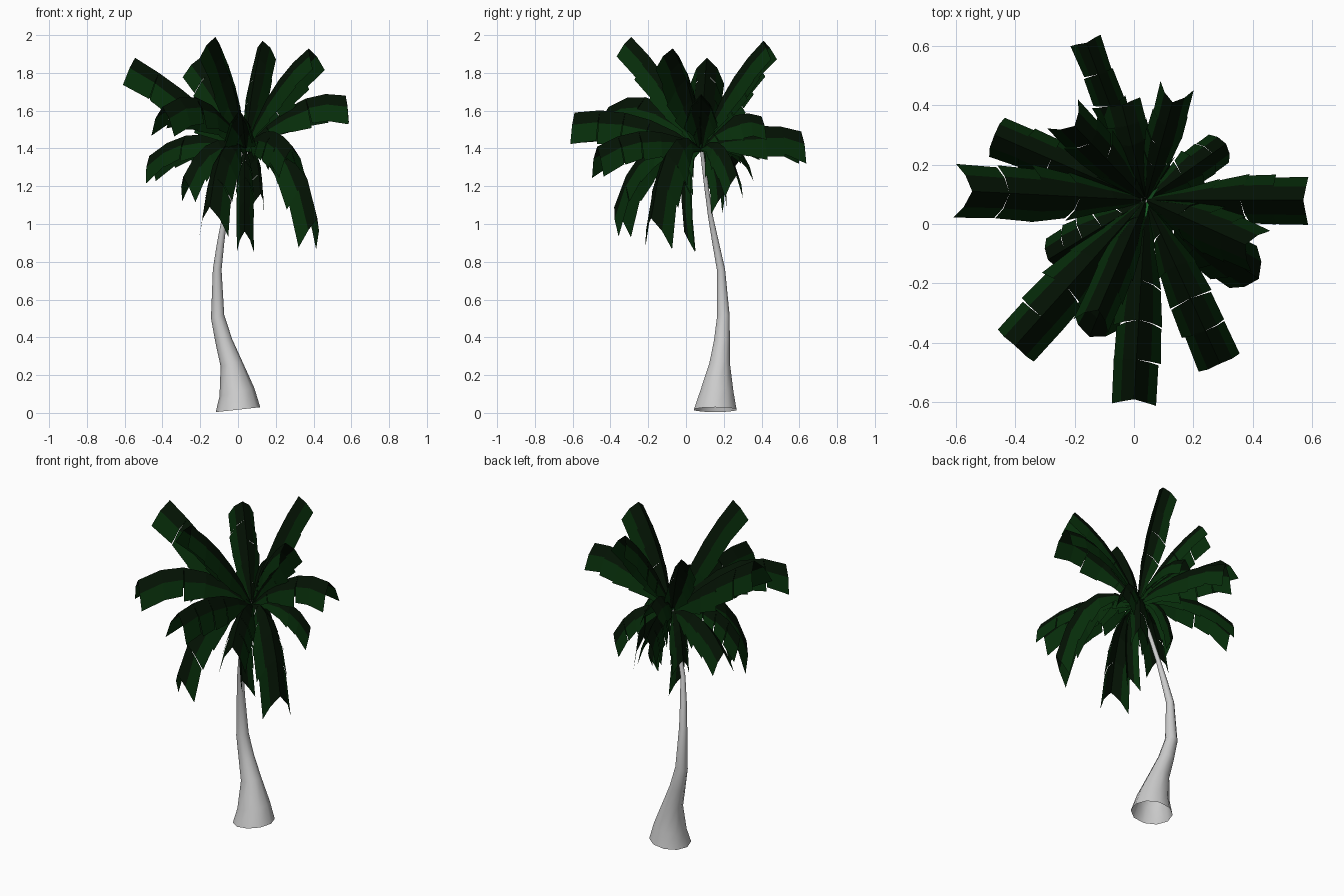
import bpy, math, random
from mathutils import Vector

if "Cube" in bpy.data.objects:
    bpy.data.objects.remove(bpy.data.objects["Cube"])

random.seed(4)
UP = Vector((0, 0, 1))


def material(name, color):
    m = bpy.data.materials.new(name)
    m.diffuse_color = (*color, 1)
    m.use_nodes = True
    m.node_tree.nodes["Principled BSDF"].inputs["Base Color"].default_value = m.diffuse_color
    return m


def make(name, verts, faces, mats=(), ids=None):
    me = bpy.data.meshes.new(name)
    me.from_pydata([tuple(v) for v in verts], [], faces)
    for m in mats:
        me.materials.append(m)
    if ids:
        for p, i in zip(me.polygons, ids):
            p.material_index = i
    ob = bpy.data.objects.new(name, me)
    bpy.context.collection.objects.link(ob)
    return ob


dark = material("leaf_rib_dark", (0.001, 0.006, 0.001))
green = material("leaf_green", (0.002, 0.026, 0.003))
bright = material("shoot_green", (0.01, 0.12, 0.02))

# Curved trunk, open at the bottom: x, y, z, radius
path = [(0.0, 0.155, 0.017, 0.118), (-0.006, 0.163, 0.11, 0.092),
        (-0.035, 0.178, 0.26, 0.057), (-0.075, 0.19, 0.38, 0.044),
        (-0.108, 0.198, 0.51, 0.035), (-0.11, 0.185, 0.76, 0.023),
        (-0.092, 0.157, 0.9, 0.019), (-0.07, 0.13, 1.04, 0.014),
        (-0.02, 0.105, 1.22, 0.012), (0.035, 0.08, 1.42, 0.01)]
SIDES = 10
verts, faces = [], []
for k, (x, y, z, r) in enumerate(path):
    tilt = 0.11 if k == 0 else 0.25 if k < 5 else -0.1
    for i in range(SIDES):
        a = math.tau * i / SIDES
        dx = r * math.cos(a)
        verts.append((x + dx, y + r * math.sin(a), max(0, z + dx * tilt)))
for k in range(len(path) - 1):
    for i in range(SIDES):
        j = (i + 1) % SIDES
        a, b = k * SIDES, (k + 1) * SIDES
        faces.append((a + i, a + j, b + j, b + i))
trunk = make("trunk", verts, faces)
for p in trunk.data.polygons:
    p.use_smooth = True

# Fronds: folded, torn leaf blades bent along a curve
CROWN = Vector((0.04, 0.08, 1.4))
WIDTHS = [0.12, 0.5, 0.9, 1.05, 1.0, 0.95]


def frond(name, tip, ctrl_z, frac=0.45, size=1.0, spread=0.085):
    tip = Vector(tip)
    out = Vector((tip.x - CROWN.x, tip.y - CROWN.y, 0)).normalized()
    side = out.cross(UP)
    ctrl = CROWN.lerp(tip, frac)
    ctrl.z = ctrl_z
    verts, faces, ids = [], [], []

    def section(t, s, w, sweep):
        p = CROWN * (1 - t) ** 2 + ctrl * 2 * t * (1 - t) + tip * t * t
        d = ((ctrl - CROWN) * (1 - t) + (tip - ctrl) * t).normalized()
        # blades hang mostly straight down from the rib
        n = (side.cross(d) * 0.4 + UP * 0.6).normalized()
        mid = p + (side * s * spread * 0.6 - n * 0.058) * w + d * sweep * 0.5
        edge = p + (side * s * spread - n * 0.15) * w + d * sweep
        return [p, mid, edge]

    n = len(WIDTHS) - 1
    for s in (-1, 1):
        for k in range(n):
            # each panel flares toward its end so the outline is ragged
            w0 = WIDTHS[k] * size * random.uniform(0.9, 1.0)
            w1 = WIDTHS[k + 1] * size * random.uniform(0.97, 1.1)
            gap = random.choice((0, 0, 0.015)) if k else 0
            b = len(verts)
            verts += section(k / n, s, w0, gap)
            verts += section((k + 1) / n, s, w1, 0.03 if k == n - 1 else 0.01)
            for q in (0, 1):
                f = (b + q, b + q + 1, b + q + 4, b + q + 3)
                faces.append(f if s > 0 else f[::-1])
                ids.append(q)
    return make(name, verts, faces, (dark, green), ids)


FRONDS = [
    # long upper fronds: tip, height of the bend, position of the bend, size, spread
    ((0.57, 0.08, 1.68), 1.74, 0.5, 0.95),
    ((-0.545, 0.11, 1.88), 1.69, 0.45, 1.05),
    ((-0.12, -0.29, 1.99), 1.76, 0.35, 0.9, 0.07),
    ((0.13, 0.41, 1.97), 1.76, 0.35, 0.85, 0.07),
    ((0.375, -0.07, 1.93), 1.76, 0.35, 0.95),
    ((-0.2, 0.33, 1.88), 1.7, 0.4, 0.85),
    # long level fronds
    ((-0.16, 0.61, 1.49), 1.58, 0.5, 1.05, 0.05),
    ((0.0, -0.59, 1.59), 1.65, 0.5, 1.1, 0.07),
    ((-0.4, -0.41, 1.62), 1.8, 0.5, 1.0),
    ((0.29, -0.47, 1.41), 1.58, 0.5, 1.0, 0.075),
    ((-0.47, 0.3, 1.36), 1.57, 0.55, 0.85),
    ((-0.04, 0.4, 1.57), 1.64, 0.45, 0.8),
    # drooping fronds
    ((0.42, -0.185, 1.03), 1.62, 0.7, 1),
    ((-0.15, -0.38, 1.09), 1.57, 0.7, 0.95),
    ((0.31, 0.27, 1.26), 1.52, 0.6, 0.7),
    ((-0.29, -0.12, 1.25), 1.54, 0.6, 0.8),
    ((0.035, -0.01, 0.96), 1.42, 1.6, 0.65, 0.07),
    ((0.12, 0.2, 1.16), 1.47, 0.8, 0.6),
    ((-0.12, 0.2, 1.18), 1.47, 0.8, 0.6),
]
for i, spec in enumerate(FRONDS):
    frond(f"frond_{i + 1}", *spec)

# Small bright shoots where the fronds meet
verts, faces = [], []
for i in range(8):
    a = math.tau * i / 8
    d = Vector((math.cos(a), math.sin(a), 0.5 * math.sin(i * 2.4)))
    s = d.cross(UP).normalized() * 0.014
    b = len(verts)
    verts += [CROWN - s, CROWN + s, CROWN + d * 0.065 + UP * 0.03]
    faces.append((b, b + 1, b + 2))
make("crown_shoots", verts, faces, (bright,))
